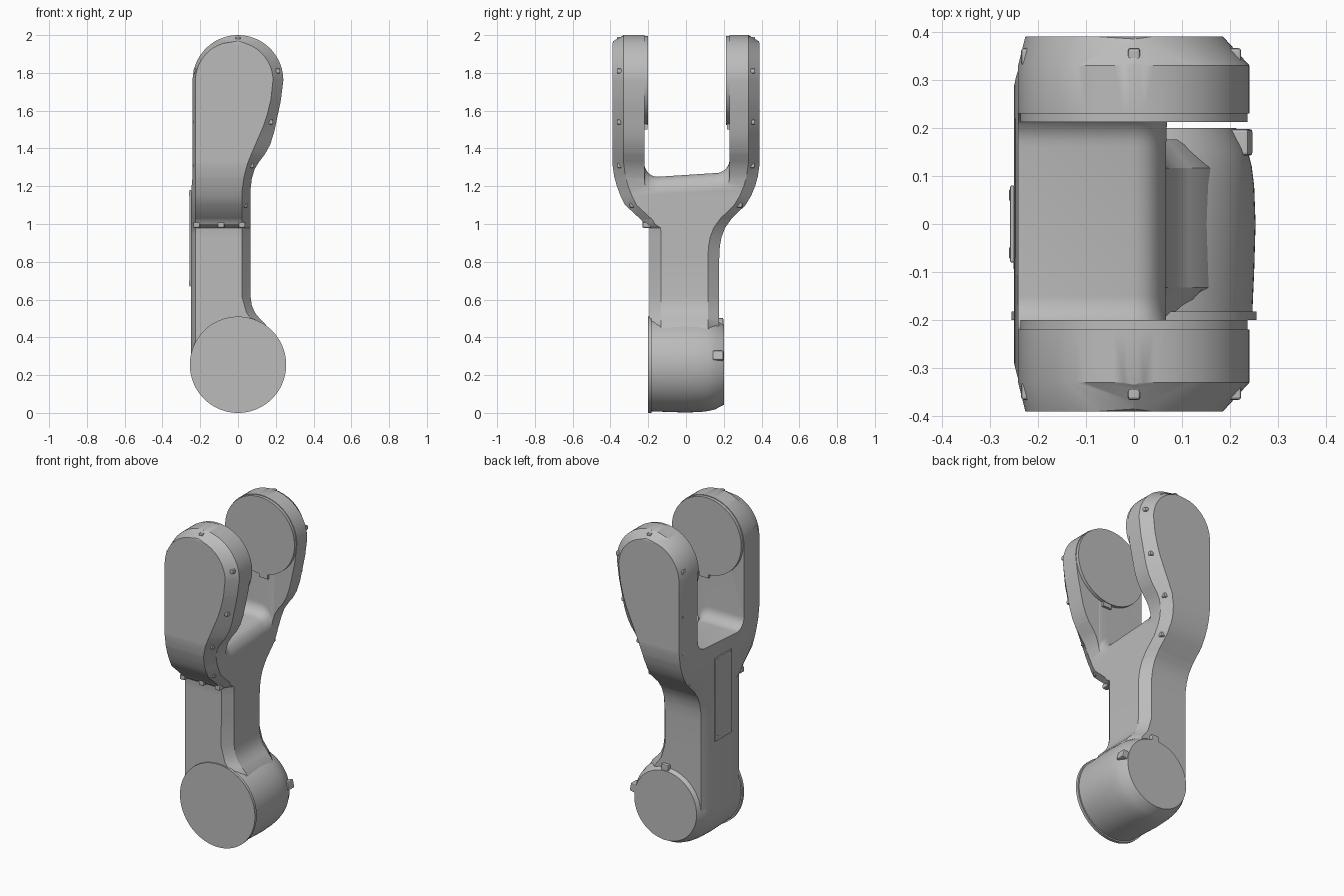
import bpy, bmesh, math
from mathutils import Vector, Matrix

cube = bpy.data.objects.get("Cube")
if cube:
    bpy.data.objects.remove(cube, do_unlink=True)

grey = bpy.data.materials.new("plain grey")
grey.use_nodes = True
colour = (0.5, 0.5, 0.5, 1)
grey.diffuse_color = colour
for node in grey.node_tree.nodes:
    if node.type == 'BSDF_PRINCIPLED':
        node.inputs["Base Color"].default_value = colour


def finish(name, bm):
    bmesh.ops.recalc_face_normals(bm, faces=bm.faces)
    mesh = bpy.data.meshes.new(name)
    bm.to_mesh(mesh)
    bm.free()
    mesh.materials.append(grey)
    obj = bpy.data.objects.new(name, mesh)
    bpy.context.collection.objects.link(obj)
    return obj


def activate(obj):
    bpy.ops.object.select_all(action='DESELECT')
    obj.select_set(True)
    bpy.context.view_layer.objects.active = obj


def smooth(obj, angle=28):
    activate(obj)
    bpy.ops.object.shade_smooth_by_angle(angle=math.radians(angle))


def loft(name, rings):
    """Skin closed rings of equal length and cap both ends."""
    bm = bmesh.new()
    loops = [[bm.verts.new(p) for p in ring] for ring in rings]
    for a, b in zip(loops, loops[1:]):
        for i in range(len(a)):
            j = (i + 1) % len(a)
            bm.faces.new((a[i], a[j], b[j], b[i]))
    bm.faces.new(loops[0])
    bm.faces.new(loops[-1])
    return finish(name, bm)


def lathe(name, profile, z, sides=96):
    """Turn (radius, y) points round an axis along y."""
    rings = []
    for r, y in profile:
        turn = [2 * math.pi * i / sides for i in range(sides)]
        rings.append([(r * math.cos(a), y, z + r * math.sin(a)) for a in turn])
    obj = loft(name, rings)
    smooth(obj)
    return obj


def box(name, centre, size, tilt=0, bevel=0):
    bm = bmesh.new()
    bmesh.ops.create_cube(bm, size=1, matrix=Matrix.Diagonal((*size, 1)))
    if bevel:
        bmesh.ops.bevel(bm, geom=bm.edges[:], offset=bevel, segments=2,
                        affect='EDGES', profile=0.5)
    place = Matrix.Translation(centre) @ Matrix.Rotation(-tilt, 4, 'Y')
    bmesh.ops.transform(bm, matrix=place, verts=bm.verts)
    return finish(name, bm)


def value(keys, z):
    """Linear interpolation in a list of (height, value) keys."""
    if z <= keys[0][0]:
        return keys[0][1]
    for (z0, v0), (z1, v1) in zip(keys, keys[1:]):
        if z <= z1:
            return v0 + (v1 - v0) * (z - z0) / (z1 - z0)
    return keys[-1][1]


# Forked body: octagonal sections stacked upwards
EYE, RADIUS, CHAMFER = 1.76, 0.24, 0.06
right = [(.26, .15), (.42, .17), (.47, .145), (.5, .115), (.53, .09), (.57, .073),
         (.62, .066), (1.18, .066), (1.24, .073), (1.29, .088), (1.33, .112),
         (1.37, .143), (1.42, .17), (1.48, .19), (1.55, .205), (1.65, .226), (1.76, .24)]
face_right = [(.26, .09), (.47, .09), (.53, .045), (.62, .02), (1.18, .022),
              (1.25, .032), (1.32, .05), (1.38, .075), (1.45, .105), (1.52, .135),
              (1.58, .155), (1.66, .174), (1.76, .185)]
left = [(1.15, -.25), (1.25, -.241)]
front = [(.95, .192), (.98, .195), (1.0, .225), (1.02, .235), (1.1, .322), (1.15, .347),
         (1.2, .366), (1.25, .38), (1.32, .39)]
back = [(.82, .176), (.88, .179), (.93, .188), (.98, .207), (1.03, .243), (1.1, .315),
        (1.15, .345), (1.2, .366), (1.25, .38), (1.32, .39)]


def section(z):
    xl, xr = value(left, z), value(right, z)
    fl, fr = -.226, value(face_right, z)
    yf, yb = value(front, z), value(back, z)
    c = CHAMFER
    rise = z - EYE
    if rise > 0:
        xr = math.sqrt(max(RADIUS ** 2 - rise ** 2, 1e-4))
        xl = -xr
        half = math.sqrt(max(.205 ** 2 - rise ** 2, 0))
        if half < .01:
            half = .004
            c = max(.004, CHAMFER * (2 - z) / .035)
            yf = yb = .33 + c
            fl, fr = -half, half
        else:
            fl, fr = -.02 - half, -.02 + half
            fl = max(fl, xl + .004)
    return [(xl, c - yf, z), (fl, -yf, z), (fr, -yf, z), (xr, c - yf, z),
            (xr, yb - c, z), (fr, yb, z), (fl, yb, z), (xl, yb - c, z)]


levels = {k[0] for keys in (right, face_right, left, front, back) for k in keys}
levels |= {round(EYE + RADIUS * math.sin(math.pi / 2 * i / 18), 4) for i in range(19)}
body = loft("forked_body", [section(z) for z in sorted(levels)])


# Slot between the arms, its floor rolling over towards the bulged side
def slot_ring(x, drop):
    y0, y1, r = -.22, .23, .07
    ring = [(x, y1, 2.3), (x, y0, 2.3)]
    for y, floor, start in ((y0 + r, 1.25, math.pi), (y1 - r, 1.27, 1.5 * math.pi)):
        for i in range(9):
            a = start + math.pi / 2 * i / 8
            ring.append((x, y + r * math.cos(a), floor + r + r * math.sin(a) - drop))
    return ring


cutter = loft("slot_cutter", [slot_ring(x, d) for x, d in (
    (-.6, 0), (0, 0), (.025, .008), (.045, .025), (.06, .055), (.072, .1), (.4, .1))])
cutter.hide_render = True
cut = body.modifiers.new("slot", 'BOOLEAN')
cut.operation, cut.object, cut.solver = 'DIFFERENCE', cutter, 'EXACT'
activate(body)
bpy.ops.object.modifier_apply(modifier="slot")
bpy.data.objects.remove(cutter, do_unlink=True)
smooth(body)

# Lower joint with its front rim
HUB = .255
lathe("lower_joint", [(.246, -.19), (.25, -.1), (.253, 0), (.25, .08), (.245, .12),
                      (.236, .155), (.212, .2)], HUB)
lathe("lower_joint_rim", [(.255, -.2), (.255, -.182)], HUB)
for i, a in enumerate((math.radians(12), math.radians(88))):
    spot = (.228 * math.cos(a), .17, HUB + .228 * math.sin(a))
    box(f"joint_lug_{i}", spot, (.04, .055, .05), a, .006)

# Bearing discs inside the arms, each with a small key below
for side, y0, y1 in (("front", -.25, -.2), ("back", .26, .212)):
    lathe(f"{side}_bearing_disc", [(.236, y0), (.236, y1)], EYE)
    box(f"{side}_disc_key", (.02, (y0 + y1) / 2, 1.52), (.06, abs(y1 - y0) - .01, .04))

# Screw heads along the chamfers of both covers
for side, s in (("front", -1), ("back", 1)):
    spots = [(0, 1.978)]
    for z in (1.81, 1.54, 1.31, 1.1):
        spots += [(-.222, z), (value(right, z) - .03, z)]
    for i, (x, z) in enumerate(spots):
        y = value(front, z) - .042
        box(f"{side}_screw_{i}", (x, s * y, z), (.026, .036, .026), 0, .006)
for i, x in enumerate((-.22, -.09, .02)):
    box(f"lip_screw_{i}", (x, -.208, .995), (.035, .045, .03), 0, .006)

# Service hatch on the flat side
box("service_hatch", (-.2535, 0, .925), (.009, .16, .51), 0, .003)
for y in (-.06, .06):
    for z in (.69, 1.16):
        box("hatch_screw", (-.255, y, z), (.01, .025, .025), 0, .003)
